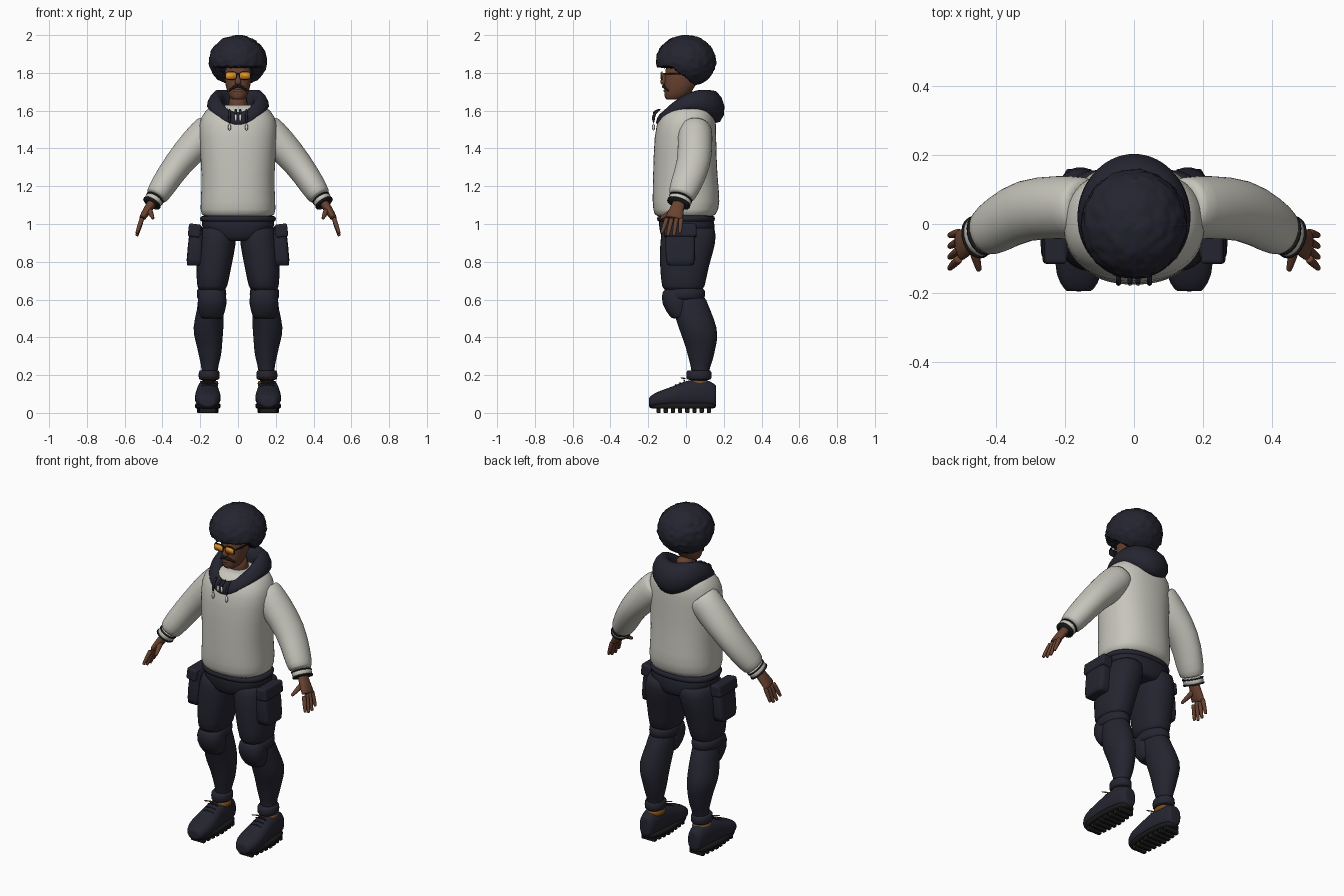
import bpy, bmesh, math
from mathutils import Vector, Matrix, noise

default_cube = bpy.data.objects.get("Cube")
if default_cube:
    bpy.data.objects.remove(default_cube, do_unlink=True)


def material(name, red, green, blue):
    mat = bpy.data.materials.new(name)
    mat.use_nodes = True
    mat.diffuse_color = (red, green, blue, 1)
    shader = mat.node_tree.nodes["Principled BSDF"]
    shader.inputs["Base Color"].default_value = mat.diffuse_color
    shader.inputs["Roughness"].default_value = .8
    return mat


navy = material("navy cloth", red=.018, green=.018, blue=.03)
grey = material("warm grey fleece", red=.57, green=.56, blue=.5)
skin = material("brown skin", red=.14, green=.055, blue=.03)
amber = material("amber lens", red=.8, green=.3, blue=.02)
black = material("black", red=.01, green=.01, blue=.01)
white = material("cord white", red=.7, green=.7, blue=.7)
brown = material("lace brown", red=.2, green=.07, blue=.01)

across, depth, up = Matrix.Identity(3)


def finish(bm, name, mat, pair=False, subdivide=0, bevel=0, smooth=True):
    """Make one object, or a mirrored left and right pair."""
    for prefix, sign in (("left_", 1), ("right_", -1)) if pair else (("", 1),):
        copy = bm.copy()
        bmesh.ops.scale(copy, vec=(sign, 1, 1), verts=copy.verts)
        bmesh.ops.recalc_face_normals(copy, faces=copy.faces)
        for face in copy.faces:
            face.smooth = smooth
        mesh = bpy.data.meshes.new(prefix + name)
        copy.to_mesh(mesh)
        copy.free()
        mesh.materials.append(mat)
        part = bpy.data.objects.new(prefix + name, mesh)
        bpy.context.collection.objects.link(part)
        if bevel:
            rounding = part.modifiers.new("bevel", "BEVEL")
            rounding.width, rounding.segments = bevel, 3
        if subdivide:
            surface = part.modifiers.new("subdivision", "SUBSURF")
            surface.levels = surface.render_levels = subdivide
    bm.free()


def at(point, wide, deep=None):
    return Vector(point), wide, deep or wide


def slab(height, wide, front, back, x=0):
    return at((x, (front + back) / 2, height), wide, (back - front) / 2)


def signed_power(value, power):
    return math.copysign(abs(value) ** power, value)


def loft(name, rings, mat, pair=False, axis=None, ref=depth, square=2, sides=20, lip=False, subdivide=1):
    """Skin superellipse rings; a lip closes the ends with a crisp rim."""
    if lip:
        ends = [at(p, w * .8, d * .8) for p, w, d in (rings[0], rings[-1])]
        rings = [ends[0], *rings, ends[1]]
    bm = bmesh.new()
    loops = []
    last = len(rings) - 1
    for i, (centre, wide, deep) in enumerate(rings):
        along = axis or (rings[min(i + 2, last)][0] - rings[max(i - 2, 0)][0]).normalized()
        v = (ref - along * ref.dot(along)).normalized()
        u = v.cross(along)
        loop = []
        for k in range(sides):
            angle = math.tau * k / sides
            c = signed_power(math.cos(angle), 2 / square)
            s = signed_power(math.sin(angle), 2 / square)
            loop.append(bm.verts.new(centre + u * wide * c + v * deep * s))
        loops.append(loop)
    for low, high in zip(loops, loops[1:]):
        for k in range(sides):
            bm.faces.new((low[k - 1], low[k], high[k], high[k - 1]))
    bm.faces.new(loops[0])
    bm.faces.new(loops[-1])
    finish(bm, name, mat, pair, subdivide)


def stack(name, rings, mat, **options):
    loft(name, rings, mat, axis=up, **options)


def cord(name, points, radius, mat, pair=True, ref=depth):
    loft(name, [at(p, radius) for p in points], mat, pair, ref=ref, sides=8)


def box(name, centre, size, mat, bevel, tilt=0):
    bm = bmesh.new()
    place = Matrix.Translation(centre) @ Matrix.Rotation(tilt, 4, "Y") @ Matrix.Diagonal((*size, 1))
    bmesh.ops.create_cube(bm, size=1, matrix=place)
    finish(bm, name, mat, pair=True, bevel=bevel, smooth=False)


# Sweater body
stack("sweater_body", [
    slab(height=1.04, wide=.2, front=-.17, back=.16),
    slab(height=1.11, wide=.2, front=-.18, back=.185),
    slab(height=1.25, wide=.19, front=-.175, back=.165),
    slab(height=1.48, wide=.21, front=-.17, back=.16),
    slab(height=1.57, wide=.205, front=-.145, back=.16),
    slab(height=1.63, wide=.14, front=-.09, back=.13),
], grey, square=2.3, sides=28, lip=True)

# Sleeves and cuffs follow the arm line
shoulder, elbow, wrist = Vector((.14, .05, 1.51)), Vector((.32, .045, 1.32)), Vector((.45, -.035, 1.12))
loft("sleeve", [
    at(shoulder, wide=.09),
    at(shoulder.lerp(elbow, .4), wide=.092, deep=.095),
    at(elbow, wide=.075, deep=.09),
    at(elbow.lerp(wrist, .6), wide=.07, deep=.085),
    at(elbow.lerp(wrist, .88), wide=.06, deep=.07),
], grey, pair=True, lip=True)
loft("cuff", [at(elbow.lerp(wrist, t), wide=.05, deep=.063) for t in (.9, 1.05)], grey, pair=True, lip=True)
for name, t in (("upper", .91), ("lower", 1.03)):
    band = [at(elbow.lerp(wrist, t + step), wide=.051, deep=.064) for step in (0, .03)]
    loft(name + "_cuff_trim", band, black, pair=True, subdivide=0)

# Hands: palm, four fanned fingers and a thumb
knuckles = Vector((.508, -.063, 1.03))
loft("palm", [
    at(wrist, wide=.025, deep=.034),
    at(wrist.lerp(knuckles, .5), wide=.024, deep=.038),
    at(knuckles, wide=.018, deep=.05),
], skin, pair=True, sides=14, lip=True)
for i, name in enumerate(("index", "middle", "ring", "little")):
    fan = i - 1.5
    root = knuckles + depth * fan * .025
    tip = root + Vector((.028, fan * .007 - .018, fan * fan * .007 - .095))
    loft(name + "_finger", [at(root, .014), at(root.lerp(tip, .5), .013), at(tip, .009)],
         skin, pair=True, sides=8, lip=True)
base, tip = wrist.lerp(knuckles, .4), Vector((.45, -.135, 1.03))
loft("thumb", [at(base, .018), at(base.lerp(tip, .5), .016), at(tip, .009)], skin, pair=True, sides=8, lip=True)


# Hood: elliptical curves whose height blends from front to side to back
def hood_curve(wide, front, back, heights):
    points = []
    nose, ear, nape = heights
    for k in range(36):
        angle = math.tau * k / 36
        s = math.sin(angle)
        height = ear + (nape - nose) / 2 * s + ((nape + nose) / 2 - ear) * s * s
        points.append((wide * math.cos(angle), (front + back) / 2 + (back - front) / 2 * s, height))
    return points


bm = bmesh.new()
curves = [[bm.verts.new(p) for p in curve] for curve in (
    hood_curve(wide=.14, front=-.14, back=.15, heights=(1.51, 1.59, 1.5)),
    hood_curve(wide=.175, front=-.17, back=.215, heights=(1.53, 1.62, 1.57)),
    hood_curve(wide=.15, front=-.14, back=.2, heights=(1.59, 1.68, 1.68)),
    hood_curve(wide=.1, front=-.11, back=.12, heights=(1.6, 1.715, 1.735)),
    hood_curve(wide=.06, front=-.06, back=.06, heights=(1.55, 1.6, 1.62)),
)]
for i, curve in enumerate(curves):
    for k in range(36):
        bm.faces.new((curves[i - 1][k - 1], curves[i - 1][k], curve[k], curve[k - 1]))
finish(bm, "hood", navy, subdivide=1)

# Drawstrings with pale tips
for name, x, length in (("outer", .045, .1), ("inner", .012, .05)):
    top = Vector((x, -.172, 1.59))
    end = top - up * length
    cord(name + "_drawstring", [top + depth * .04 + up * .02, top, end + up * .04], .008, navy)
    cord(name + "_drawstring_tip", [end + up * .045, end], .009, white)

# Head, neck and face
stack("neck", [slab(height=h, wide=.055, front=-.05, back=.07) for h in (1.55, 1.72)], skin)
stack("head", [
    slab(height=1.66, wide=.035, front=-.11, back=-.02),
    slab(height=1.69, wide=.058, front=-.118, back=.03),
    slab(height=1.78, wide=.076, front=-.114, back=.08),
    slab(height=1.9, wide=.07, front=-.1, back=.08),
], skin, square=2.3, lip=True)
stack("nose", [at((0, -.108, 1.8), .01), at((0, -.12, 1.755), .02), at((0, -.117, 1.735), .016)],
      skin, sides=12)
loft("lips", [at((x, -.114 + abs(x) / 3, 1.705), .009) for x in (-.03, 0, .03)], skin, sides=10)
loft("moustache", [at((t * .05, -.122 + t * t * .03, 1.732 - t * t * .03), .011 - t * .006)
                   for t in (0, .4, .8, 1)], black, pair=True, sides=10)

# Glasses
for name, grow, mat, y in (("lens", 0, amber, -.132), ("lens_rim", .004, black, -.127)):
    loft(name, [at((.037, y + t, 1.785), .027 + grow, .018 + grow) for t in (-.003, .003)],
         mat, pair=True, axis=depth, ref=up, square=3.5, subdivide=0)
hinge = Vector((.065, -.128, 1.795))
cord("glasses_bridge", [(x, hinge.y, hinge.z) for x in (-.012, .012)], .004, black, pair=False)
cord("glasses_arm", [hinge, hinge + across * .012 + depth * .03, hinge + across * .015 + depth * .12],
     .005, black, ref=up)

# Rounded hair, lifted clear of the face
bm = bmesh.new()
bmesh.ops.create_icosphere(bm, subdivisions=5, radius=1)
for vert in bm.verts:
    unit = vert.co.copy()
    lump = 1 + noise.noise(unit * 5) * .035 + noise.noise(unit * 12) * .025
    vert.co = Vector((unit.x * .153, unit.y * .158, unit.z * .137)) * lump + up * 1.862
    nape = min(max((vert.co.y + .07) / .12, 0), 1)
    hairline = 1.835 - nape * .1 + noise.noise(unit * 9) * .012
    if vert.co.z < hairline:
        vert.co.z += (hairline - vert.co.z) * .92
finish(bm, "hair", navy)

# Trousers
stack("trouser_hips", [
    slab(height=.91, wide=.11, front=-.12, back=.14),
    slab(height=.95, wide=.19, front=-.14, back=.155),
    slab(height=1.04, wide=.2, front=-.15, back=.15),
], navy, square=2.4, sides=28, lip=True)
stack("waistband", [slab(height=h, wide=.205, front=-.156, back=.156) for h in (1.01, 1.045)],
      navy, square=2.4, sides=28, lip=True)
stack("trouser_leg", [
    slab(height=.98, wide=.1, front=-.13, back=.16, x=.105),
    slab(height=.89, wide=.105, front=-.14, back=.16, x=.115),
    slab(height=.78, wide=.095, front=-.14, back=.12, x=.128),
    slab(height=.65, wide=.08, front=-.13, back=.1, x=.138),
], navy, pair=True, square=2.3, lip=True)
stack("cargo_pocket", [
    slab(height=.78, wide=.045, front=-.11, back=.05, x=.232),
    slab(height=.99, wide=.035, front=-.11, back=.05, x=.22),
], navy, pair=True, square=5, lip=True)
box("pocket_flap", centre=(.23, -.03, .965), size=(.066, .172, .07), mat=navy, bevel=.012, tilt=-.12)

# Lower legs with straps, knee pads and ankle cuffs
stack("lower_leg", [
    slab(height=.66, wide=.07, front=-.1, back=.09, x=.14),
    slab(height=.54, wide=.07, front=-.07, back=.13, x=.145),
    slab(height=.45, wide=.085, front=-.04, back=.17, x=.16),
    slab(height=.37, wide=.07, front=-.01, back=.165, x=.153),
    slab(height=.34, wide=.066, front=0, back=.155, x=.15),
    slab(height=.28, wide=.055, front=.015, back=.145, x=.148),
    slab(height=.23, wide=.04, front=.03, back=.12, x=.15),
    slab(height=.15, wide=.045, front=.03, back=.12, x=.153),
], navy, pair=True)
stack("knee_strap", [slab(height=h, wide=.08, front=-.12, back=.104, x=.14) for h in (.6, .66)],
      navy, pair=True, lip=True)
stack("knee_pad", [
    slab(height=.65, wide=.07, front=-.125, back=.02, x=.137),
    slab(height=.58, wide=.083, front=-.135, back=.02, x=.137),
    slab(height=.5, wide=.06, front=-.08, back=.03, x=.14),
], navy, pair=True, square=2.4, lip=True)
stack("ankle_cuff", [slab(height=h, wide=.057, front=0, back=.137, x=.153) for h in (.175, .225)],
      navy, pair=True, lip=True)


# Boots: uppers, soles, lugs and laces
def station(y, wide, top, sole=.03):
    return at((.16, y, (top + sole) / 2), wide, (top - sole) / 2)


loft("boot_upper", [
    station(y=.16, wide=.04, top=.15),
    station(y=.1, wide=.056, top=.185),
    station(y=0, wide=.06, top=.175),
    station(y=-.08, wide=.07, top=.135),
    station(y=-.15, wide=.07, top=.115),
    station(y=-.195, wide=.04, top=.085),
], navy, pair=True, axis=-depth, ref=up, square=2.4, lip=True)
stack("boot_sole", [slab(height=h, wide=.069, front=-.2, back=.163, x=.16) for h in (.022, .052)],
      black, pair=True, square=2.6, lip=True)
for i in range(8):
    y = i * .038 - .145
    box(f"sole_lug_{i + 1}", centre=(.16, y, .014), size=(.115 - abs(y) * .2, .022, .028), mat=black, bevel=.004)
stack("sock", [slab(height=h, wide=.05, front=.005, back=.13, x=.153) for h in (.14, .17)],
      brown, pair=True, lip=True)
for i in range(3):
    knot = Vector((.158, -.01 - i * .022, .177 - i * .012))
    cord(f"lace_{i + 1}", [knot + across * t - up * t * t * 8 for t in (-.04, 0, .04)], .004, navy)
cord("lace_bow", [(.158 + t * .05, -.005 - t * t * .025, .182 + t * t * .004) for t in (-1, -.5, 0, .5, 1)],
     .004, brown)
